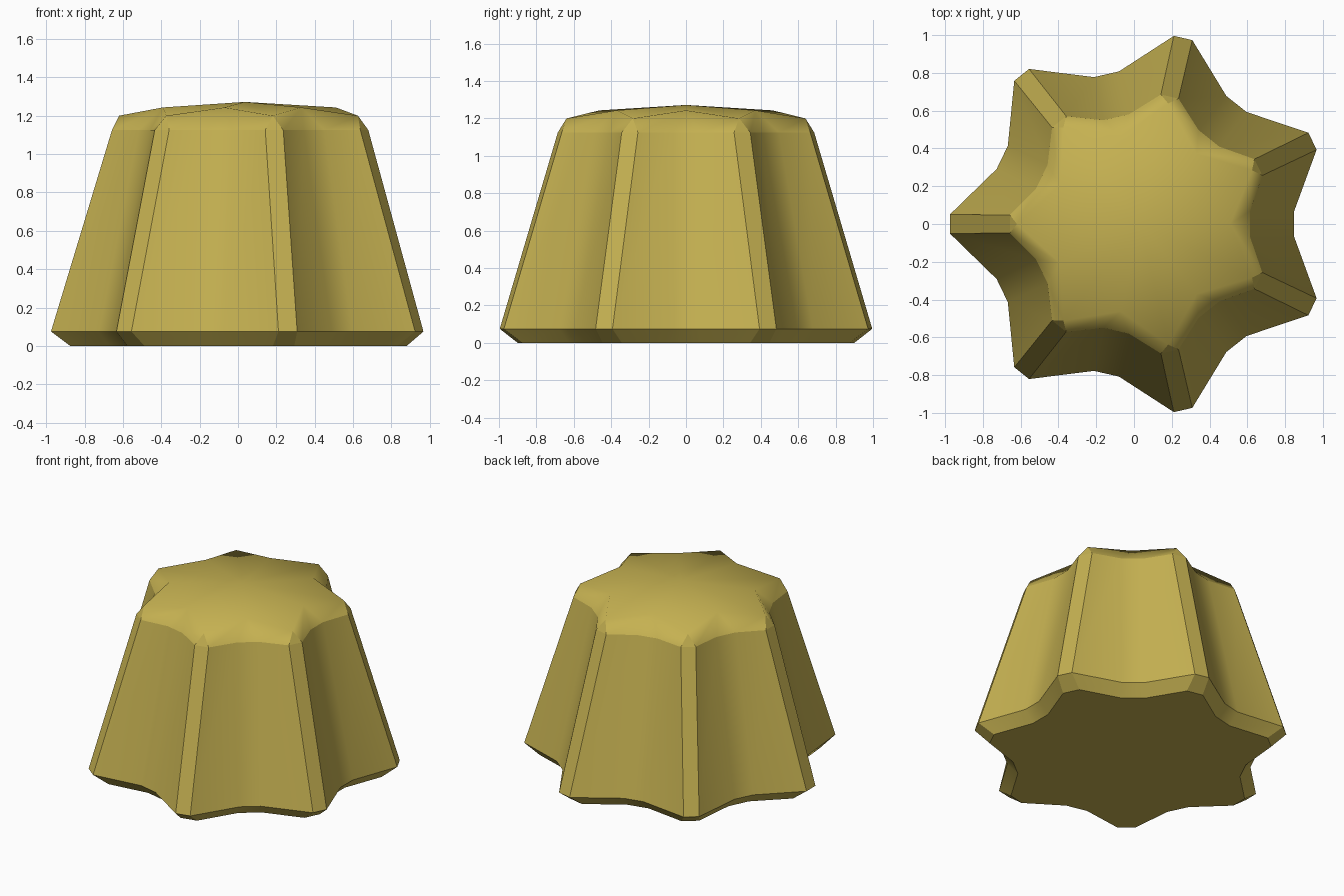
import bpy, bmesh
from math import pi, cos, sin
from mathutils import Vector

LOBES = 7
STEP = 2 * pi / LOBES
CENTRE_X = 0.035

cube = bpy.data.objects.get("Cube")
if cube:
    bpy.data.objects.remove(cube, do_unlink=True)

bm = bmesh.new()


def point(angle, radius, side, z):
    """Point at a radius along an angle, shifted sideways."""
    return bm.verts.new(Vector((
        CENTRE_X + radius * cos(angle) - side * sin(angle),
        radius * sin(angle) + side * cos(angle), z)))


def fluted_ring(tip, tip_half, valley, valley_half, z):
    """Four points per lobe: flat ridge, then flute floor."""
    ring = []
    for i in range(LOBES):
        a = pi + i * STEP
        ring += [point(a, tip, -tip_half, z), point(a, tip, tip_half, z)]
        b = a + STEP / 2
        ring += [point(b, valley, -valley_half, z), point(b, valley, valley_half, z)]
    return ring


# Fluted body rings
base = fluted_ring(0.91, 0.057, 0.745, 0.075, 0)
foot = fluted_ring(1.01, 0.05, 0.813, 0.068, 0.075)
shoulder = fluted_ring(0.692, 0.048, 0.58, 0.07, 1.125)

# Star-shaped top edge and its peak
star = []
for i in range(LOBES):
    a = pi + i * STEP
    star += [point(a, 0.655, 0, 1.2), point(a + STEP / 2, 0.475, 0, 1.243)]
peak = point(0, 0, 0, 1.272)

bm.faces.new(base[::-1])
n = len(base)
for lower, upper in ((base, foot), (foot, shoulder)):
    for i in range(n):
        j = (i + 1) % n
        bm.faces.new((lower[i], lower[j], upper[j], upper[i]))

# Bevel from the shoulder to the star, then the shallow dome
for i in range(LOBES):
    s = [shoulder[(4 * i + k) % n] for k in range(5)]
    tip, valley, next_tip = (star[(2 * i + k) % len(star)] for k in range(3))
    bm.faces.new((s[0], s[1], tip))
    bm.faces.new((s[1], s[2], valley, tip))
    bm.faces.new((s[2], s[3], valley))
    bm.faces.new((s[3], s[4], next_tip, valley))
    bm.faces.new((tip, valley, peak))
    bm.faces.new((valley, next_tip, peak))

# Smooth flutes and dome, crisp ridges and rims
bm.normal_update()
sharp_rims = set(base) | set(foot), set(shoulder)
ridge = {v for r in (base, foot, shoulder) for k, v in enumerate(r) if k % 4 < 2}
star_tips = set(star[::2])
for f in bm.faces:
    f.smooth = True
for e in bm.edges:
    a, b = e.verts
    on_rim = any(a in r and b in r for r in (set(base), set(foot), set(shoulder)))
    on_ridge = a in ridge and b in ridge
    on_corner = (a in ridge and b in star_tips) or (b in ridge and a in star_tips)
    e.smooth = not (on_rim or on_ridge or on_corner)

mesh = bpy.data.meshes.new("fluted_body")
bm.to_mesh(mesh)
bm.free()
body = bpy.data.objects.new("fluted_body", mesh)
bpy.context.collection.objects.link(body)

# Single golden material
colour = (0.56, 0.44, 0.083, 1)
gold = bpy.data.materials.new("golden_yellow")
gold.use_nodes = True
gold.diffuse_color = colour
gold.node_tree.nodes["Principled BSDF"].inputs["Base Color"].default_value = colour
mesh.materials.append(gold)
